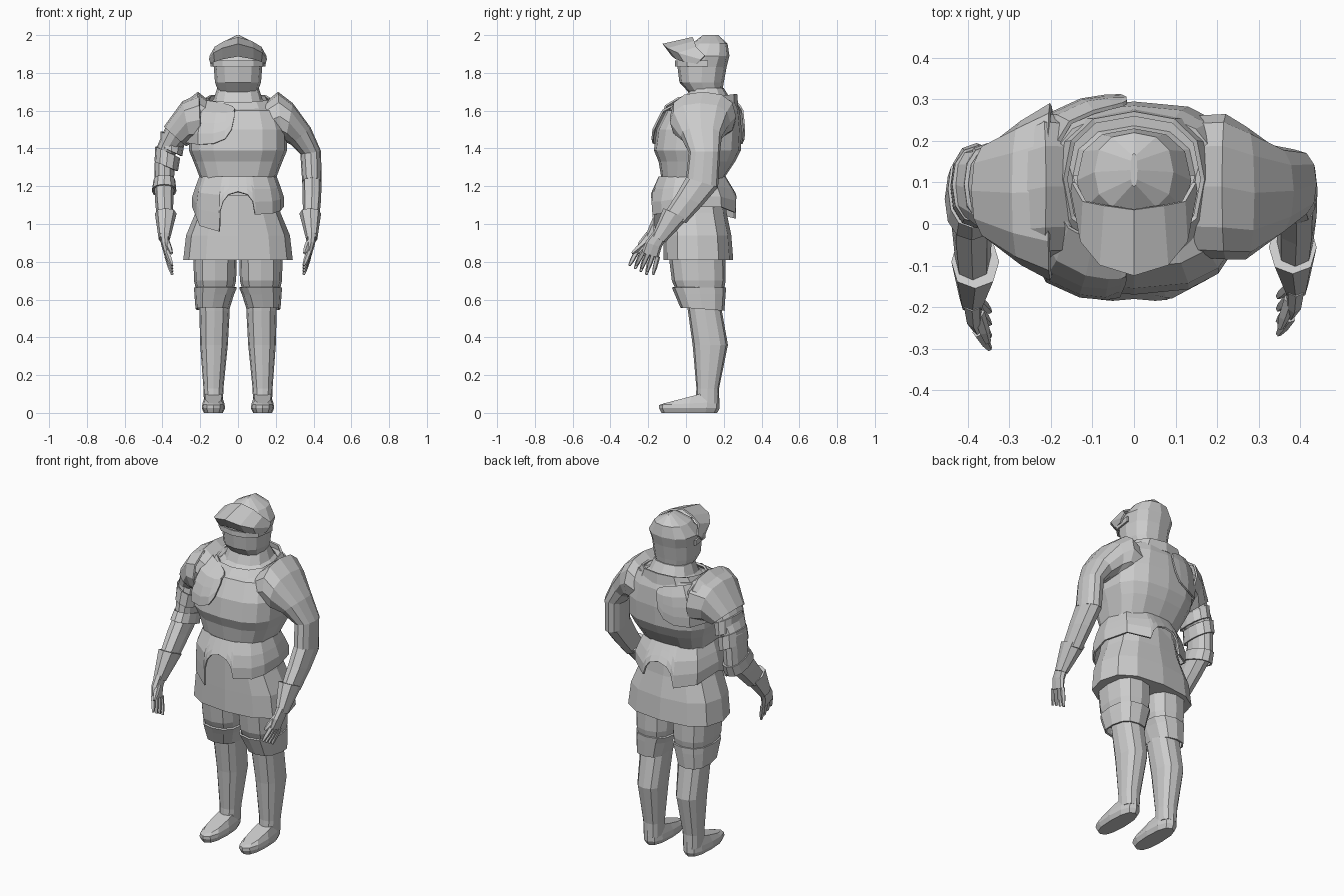
import bpy, bmesh
from math import sin, cos, radians, tau
from mathutils import Vector


def spow(v, p):
    return (1 if v >= 0 else -1) * abs(v) ** (2 / p)


def grid(name, rows, closed=False, cap=False, thick=0.0):
    """Skin neighbouring rows of points with quads."""
    bm = bmesh.new()
    vs = [[bm.verts.new(p) for p in r] for r in rows]
    n = len(rows[0])
    for a, b in zip(vs, vs[1:]):
        for i in range(n if closed else n - 1):
            j = (i + 1) % n
            bm.faces.new((a[i], a[j], b[j], b[i]))
    if cap:
        bm.faces.new(vs[0])
        bm.faces.new(vs[-1])
    bmesh.ops.recalc_face_normals(bm, faces=bm.faces)
    me = bpy.data.meshes.new(name)
    bm.to_mesh(me)
    bm.free()
    ob = bpy.data.objects.new(name, me)
    bpy.context.collection.objects.link(ob)
    if thick:
        m = ob.modifiers.new("thickness", 'SOLIDIFY')
        m.thickness, m.offset = thick, 0
    return ob


def loft(name, rings, n=12, p=2.5, s=1, dy=0, cap=True, thick=0.0, grow=0.0):
    """Ring: x0, z0, x1, z1, y0, y1[, tilt]; s=-1 mirrors in x."""
    rows = []
    for r in rings:
        x0, z0, x1, z1, y0, y1 = r[:6]
        t = r[6] if len(r) > 6 else 0
        row = []
        for i in range(n):
            a = tau * i / n
            u = (spow(sin(a), p) * (1 + grow) + 1) / 2
            v = -spow(cos(a), p) * (1 + grow) * (y1 - y0) / 2
            row.append((s * (x0 + (x1 - x0) * u), (y0 + y1) / 2 + v + dy,
                        z0 + (z1 - z0) * u + t * v))
        rows.append(row)
    return grid(name, rows, True, cap, thick)


def sym(rings):
    return [(-r[1], r[0], r[1], r[0]) + tuple(r[2:]) for r in rings]


def wrap(name, cols, rings, off, rows=4, closed=False, p=2.4):
    """Plate following the body rings; column: degrees from front, top z, bottom z."""
    def at(z):
        if z >= rings[0][0]:
            return rings[0][1:4]
        for a, b in zip(rings, rings[1:]):
            if z >= b[0]:
                f = (a[0] - z) / (a[0] - b[0])
                return [a[k] + (b[k] - a[k]) * f for k in (1, 2, 3)]
        return rings[-1][1:4]
    out = []
    for k in range(rows + 1):
        row = []
        for d, zt, zb in cols:
            z = zt + (zb - zt) * k / rows
            rx, y0, y1 = at(z)
            a = radians(d)
            row.append((spow(sin(a), p) * (rx + off),
                        (y0 + y1) / 2 - spow(cos(a), p) * ((y1 - y0) / 2 + off), z))
        out.append(row)
    return grid(name, out, closed, False, 0.01)


def spike(name, a, b, r0, r1):
    """Five-sided tapered finger."""
    a, b = Vector(a), Vector(b)
    q = (b - a).to_track_quat('Z', 'Y')
    rows = [[c + q @ Vector((r * cos(tau * i / 5), r * sin(tau * i / 5), 0)) for i in range(5)]
            for c, r in ((a, r0), (a.lerp(b, .6), r0 * .9), (b, r1))]
    return grid(name, rows, True, True)


# Torso, neck collar and cloth skirt: z, half width, front y, back y
torso = [(1.645, .19, -.02, .26, .1), (1.60, .225, -.105, .285), (1.50, .26, -.155, .295),
         (1.39, .26, -.17, .29), (1.33, .235, -.145, .26), (1.24, .20, -.13, .20),
         (1.15, .20, -.13, .20)]
loft("breastplate", sym(torso), 16, 2.8)
loft("neck_collar", sym([(1.61, .19, -.07, .25, .1), (1.66, .13, -.01, .23, .1),
                         (1.72, .11, .02, .20)]), 12)
loft("standing_collar", sym([(1.61, .20, -.09, .27, .1), (1.665, .165, -.05, .265, .15)]),
     12, cap=False, thick=.012)
loft("skirt", sym([(1.20, .19, -.12, .20), (1.06, .225, -.12, .215),
                   (.94, .275, -.12, .24), (.81, .29, -.12, .25)]), 12, 2.6)

# Waist plates with arched openings and uneven hanging corners
fauld = [(1.25, .20, -.14, .205), (1.15, .238, -.185, .265), (.95, .238, -.18, .275)]
edge = [(-90, 1.09), (-62, 1.03), (-54, .99), (-20, .96), (-19, 1.07), (-15, 1.12), (-9, 1.155),
        (0, 1.17), (9, 1.155), (15, 1.12), (18, 1.05), (45, 1.055), (65, 1.07), (90, 1.09),
        (125, 1.09), (160, 1.06), (164, 1.11), (170, 1.145), (180, 1.16), (190, 1.145),
        (196, 1.11), (200, 1.03), (235, 1.05)]
wrap("waist_plate", [(d, 1.25, z) for d, z in edge], fauld, 0, 3, True)

# One-sided shoulder plate over chest and back
chest = [(-1.5, 1.61, 1.57), (-3, 1.62, 1.50), (-8, 1.63, 1.45), (-20, 1.64, 1.425),
         (-42, 1.65, 1.42), (-80, 1.65, 1.43)]
wrap("chest_shoulder_plate", chest, torso, .018, p=2.8)
wrap("back_shoulder_plate", [(180 - d, a, b) for d, a, b in chest], torso, .014, p=2.8)

# Helmet with central ridge
loft("helmet", sym([(1.69, .10, .02, .19), (1.75, .122, -.035, .20), (1.83, .128, -.045, .215),
                    (1.89, .138, -.02, .23), (1.955, .095, .03, .22), (2.0, .008, .09, .17)]),
     12, 2.4)


# Raised visor, built from half arcs mirrored across the middle
def arc(*pts):
    return [(-x, y, z) for x, y, z in pts] + [(x, y, z) for x, y, z in pts[-2::-1]]


grid("visor", [arc((.145, .10, 1.89), (.12, .055, 1.935), (.07, .045, 1.965), (0, .035, 1.985)),
               arc((.148, .08, 1.87), (.125, -.04, 1.905), (.08, -.095, 1.93), (0, -.12, 1.952)),
               arc((.142, .06, 1.85), (.12, -.01, 1.86), (.08, -.05, 1.875), (0, -.07, 1.89))],
     thick=.01)
wrap("visor_rim", [(d, 1.865, 1.835) for d in (-100, -60, -30, 0, 30, 60, 100)],
     [(1.9, .135, -.045, .215), (1.8, .135, -.045, .215)], .008, 1)

# Arms
upper = [(.14, 1.44, .12, 1.625, -.08, .26), (.23, 1.44, .212, 1.70, -.085, .265),
         (.25, 1.435, .29, 1.64, -.085, .235), (.28, 1.42, .385, 1.51, -.03, .19),
         (.33, 1.37, .44, 1.385, .015, .18), (.34, 1.22, .442, 1.22, .0, .17, -.3)]
elbow = upper[-1]
for s, side, dy in ((1, "left", 0), (-1, "right", -.035)):
    loft("upper_arm_" + side, upper, 12, 2.4, s)
    loft("forearm_" + side, [elbow, (.342, 1.13, .44, 1.13, -.05 + dy / 2, .09 + dy / 2, -.4),
                             (.345, 1.03, .43, 1.03, -.115 + dy, -.0 + dy, -.45)], 8, 2.5, s)
    loft("gauntlet_cuff_" + side, [(.325, 1.055, .44, 1.055, -.12 + dy, .008 + dy, -.45),
                                   (.36, .92, .42, .92, -.18 + dy, -.11 + dy, -.5)], 8, 2.4, s)
    loft("palm_" + side, [(.365, .94, .415, .94, -.175, -.105, -.5),
                          (.366, .89, .407, .89, -.215, -.13, -.35),
                          (.362, .835, .39, .835, -.235, -.145, -.3)], 8, 2.6, s, dy)
    for i in range(4):
        spike(f"finger_{i + 1}_{side}", (s * .376, -.225 + .025 * i + dy, .855 - .009 * i),
              (s * .348, -.265 + .03 * i + dy, .78 - .016 * i), .014, .007)
    spike("thumb_" + side, (s * .375, -.18 + dy, .905), (s * .352, -.25 + dy, .845), .016, .008)

# Layered plates on the one armoured arm
loft("shoulder_plate", [(.195, 1.43, .205, 1.675, -.12, .275)] + upper[2:4], 12, 2.4, -1,
     cap=False, thick=.01, grow=.06)
for i, (z, w) in enumerate(((1.46, .06), (1.38, .063), (1.23, .06))):
    cx = (.348, .374, .391)[i]
    loft(f"arm_band_{i + 1}", [(cx - w, z - .03, cx + w - .004, z + .03, .005, .185),
                               (cx - w + .012, z - .10, cx + w, z - .05, -.005, .19)] if i < 2 else
         [(cx - w + .006, z, cx + w - .008, z, -.005, .175, -.3),
          (cx - w, z - .055, cx + w, z - .055, -.035, .155, -.35)],
         12, 2.3, -1, cap=False, thick=.01)

# Legs and feet
for s, side in ((1, "left"), (-1, "right")):
    loft("thigh_" + side, [(.005, .86, .237, .86, -.095, .21), (.01, .70, .233, .70, -.075, .21),
                           (.03, .62, .215, .62, -.04, .195)], 12, 2.6, s)
    loft("thigh_guard_" + side, [(.01, .665, .228, .665, -.07, .207),
                                 (.025, .63, .226, .63, -.055, .205),
                                 (.05, .55, .22, .55, -.025, .198, -.08)],
         12, 2.6, s, cap=False, thick=.01)
    loft("greave_" + side, [(.042, .62, .207, .62, .0, .185), (.044, .54, .205, .54, .01, .19),
                            (.054, .36, .20, .36, .035, .222), (.077, .13, .183, .13, .055, .175),
                            (.08, .05, .18, .05, .05, .175)], 12, 2.5, s)
    loft("shoe_" + side, [(.08, .0, .18, .0, -.13, .165), (.068, .025, .192, .025, -.142, .178),
                          (.072, .05, .188, .05, -.142, .178, .05),
                          (.085, .088, .175, .088, -.115, .172, .26)], 12, 2.5, s)
